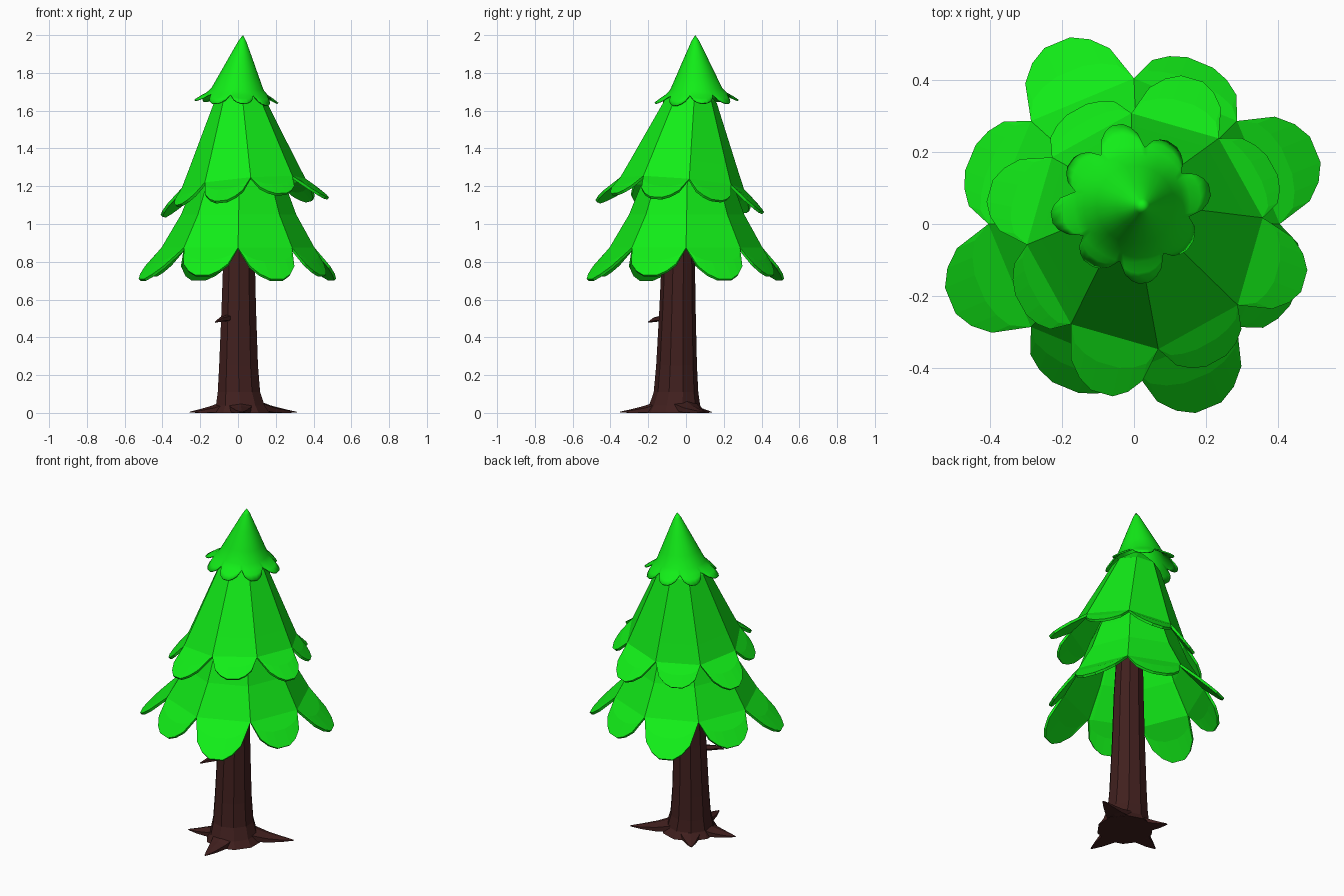
import bpy, bmesh
from math import sin, cos, pi, radians, sqrt
from mathutils import Vector

if "Cube" in bpy.data.objects:
    bpy.data.objects.remove(bpy.data.objects["Cube"])


def material(name, col):
    m = bpy.data.materials.new(name)
    m.diffuse_color = (*col, 1)
    m.use_nodes = True
    m.node_tree.nodes["Principled BSDF"].inputs["Base Color"].default_value = m.diffuse_color
    return m


GREEN = material("needles", (0.006, 0.85, 0.009))
BROWN = material("bark", (0.052, 0.014, 0.013))


def finish(name, bm, mat, smooth=None):
    me = bpy.data.meshes.new(name)
    bm.to_mesh(me)
    bm.free()
    ob = bpy.data.objects.new(name, me)
    bpy.context.collection.objects.link(ob)
    me.materials.append(mat)
    if smooth:
        bpy.ops.object.select_all(action='DESELECT')
        ob.select_set(True)
        bpy.context.view_layer.objects.active = ob
        bpy.ops.object.shade_smooth_by_angle(angle=radians(smooth))
    return ob


def tier(name, centre, lean, tilt, turn, profile, petals, thick, arc=False):
    """Eight panels following profile (radius, height above notches), each ending
    in a rounded petal; petals = (length, drop) for even and odd panels."""
    bm = bmesh.new()
    cols = [-1, -0.82, -0.56, -0.25, 0.25, 0.56, 0.82, 1]
    ext = [sqrt(1 - abs(s) ** 2.2) if abs(s) > 0.3 else 1 for s in cols]
    for i in range(8):
        a = radians(turn + 45 * i)
        length, drop = petals[i % 2]
        out, side = Vector((cos(a), sin(a))), Vector((-sin(a), cos(a)))
        rows = []
        for r, h in profile:
            row = []
            for s in cols:
                if arc:
                    p = r * (out * cos(s * pi / 8) + side * sin(s * pi / 8))
                else:
                    p = r * (out * cos(pi / 8) + side * sin(pi / 8) * s)
                row.append((p, h))
            rows.append(row)
        base = rows[-1]
        for f, fd in ((0.5, 0.45), (1, 1)):
            rows.append([(p + out * length * f * e, h - drop * fd * e)
                         for (p, h), e in zip(base, ext)])
        grid = []
        for row in rows:
            grid.append([bm.verts.new((centre[0] + p.x + lean[0] * h,
                                       centre[1] + p.y + lean[1] * h,
                                       centre[2] + h + tilt[0] * p.x + tilt[1] * p.y))
                         for p, h in row])
        for u, d in zip(grid, grid[1:]):
            for c in range(len(cols) - 1):
                bm.faces.new((u[c], d[c], d[c + 1], u[c + 1]))
    bmesh.ops.remove_doubles(bm, verts=bm.verts, dist=0.0005)
    ob = finish(name, bm, GREEN, 35 if arc else None)
    mod = ob.modifiers.new("thickness", 'SOLIDIFY')
    mod.thickness, mod.offset = thick, -1
    return ob


def tube(name, rings, sides, horizontal=False, squash=1.0):
    """Loft of (x, y, z, radius) rings, kept above the ground."""
    bm = bmesh.new()
    axis = Vector(rings[-1][:3]) - Vector(rings[0][:3])
    if horizontal:
        e1 = Vector((-axis.y, axis.x, 0)).normalized()
        e2 = Vector((0, 0, squash))
    else:
        e1, e2 = Vector((1, 0, 0)), Vector((0, 1, 0))
    loops = []
    for x, y, z, r in rings:
        loop = []
        for k in range(sides):
            t = 2 * pi * (k + 0.5) / sides
            p = Vector((x, y, z)) + r * (e1 * cos(t) + e2 * sin(t))
            p.z = max(p.z, 0)
            loop.append(bm.verts.new(p))
        loops.append(loop)
    for a, b in zip(loops, loops[1:]):
        for k in range(sides):
            n = (k + 1) % sides
            bm.faces.new((a[k], a[n], b[n], b[k]))
    bm.faces.new(loops[0][::-1])
    bm.faces.new(loops[-1])
    bmesh.ops.recalc_face_normals(bm, faces=bm.faces)
    return finish(name, bm, BROWN)


# Foliage tiers, bottom to top
tier("lower_foliage", (0, 0, 0.875), (0.02, 0.02), (0, 0), 22.5,
     [(0.09, 0.66), (0.245, 0.33), (0.305, 0.175), (0.405, 0)],
     [(0.175, 0.165), (0.115, 0.145)], 0.015)
tier("middle_foliage", (0.03, -0.02, 1.215), (-0.05, 0.11), (0.085, -0.09), -16,
     [(0.04, 0.52), (0.135, 0.44), (0.285, 0.1), (0.33, 0)],
     [(0.15, 0.12), (0.095, 0.10)], 0.015)
tier("top_foliage", (-0.005, 0.055, 1.69), (0.1, -0.02), (-0.04, 0.03), 10,
     [(0, 0.31), (0.02, 0.28), (0.062, 0.19), (0.108, 0.09), (0.138, 0.025), (0.162, 0)],
     [(0.062, 0.04), (0.042, 0.05)], 0.008, arc=True)

# Trunk with flared foot
tube("trunk", [(0.015, -0.06, 0, 0.16), (0.012, -0.06, 0.04, 0.135),
               (0.005, -0.053, 0.11, 0.118), (0.003, -0.05, 0.25, 0.108),
               (0.004, -0.045, 0.55, 0.096), (0.006, -0.04, 0.88, 0.086),
               (0.01, -0.02, 1.3, 0.07)], 10)

# Roots spreading over the ground
for n, (x, y) in enumerate([(0.31, 0.1), (-0.255, -0.12), (0.02, -0.35), (-0.13, 0.135)]):
    cx, cy = 0.01, -0.05
    path = [(cx + (x - cx) * f, cy + (y - cy) * f, z, r)
            for f, z, r in ((0.25, 0.035, 0.085), (0.55, 0.014, 0.055),
                            (0.8, 0.006, 0.03), (1, 0.004, 0.005))]
    tube(f"root_{n + 1}", path, 6, True, 0.45)

# Broken branch stub
tube("branch_stub", [(-0.04, -0.10, 0.505, 0.025), (-0.09, -0.165, 0.495, 0.017),
                     (-0.12, -0.2, 0.48, 0.004)], 5, True, 0.8)
